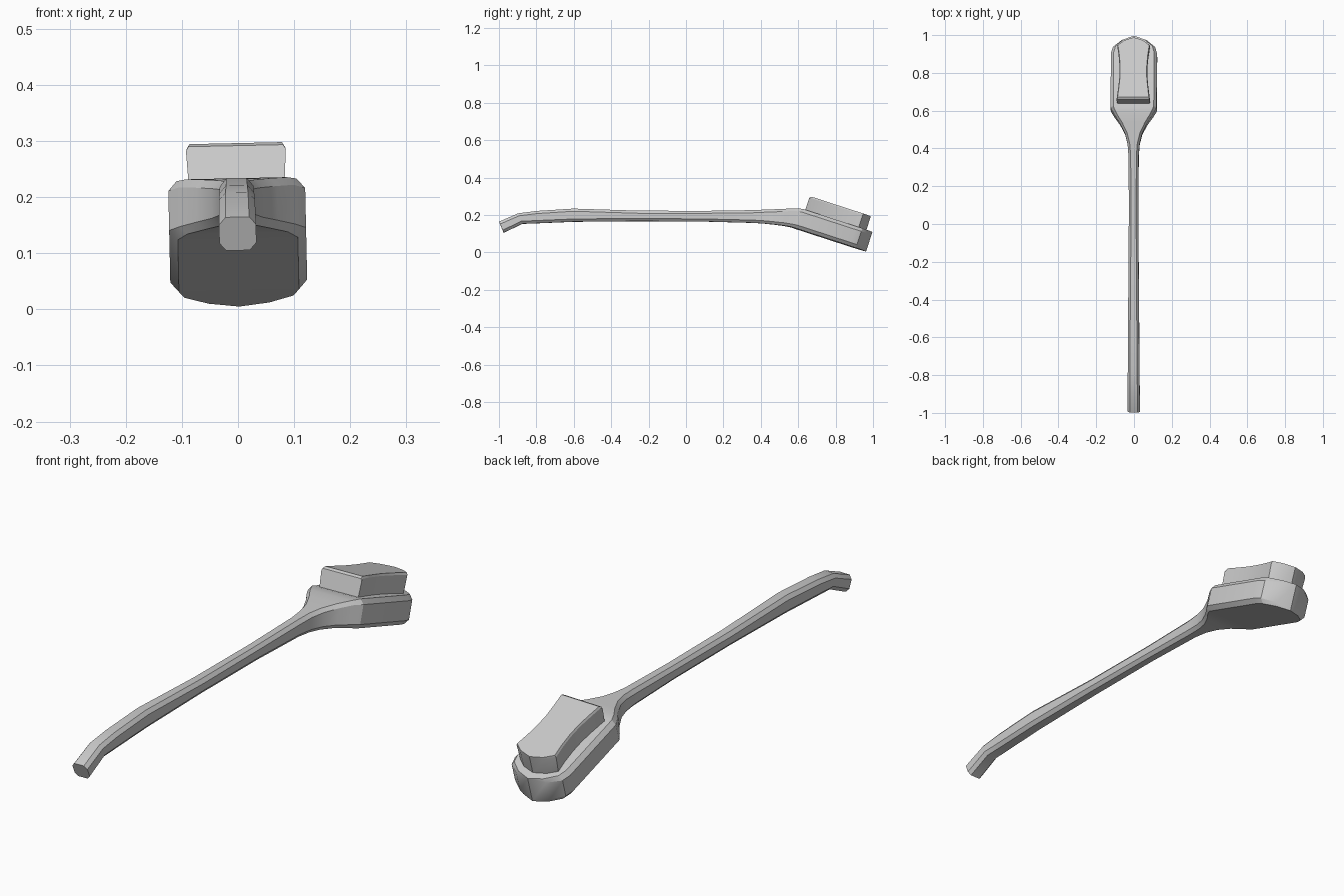
import bpy, bmesh, math
from mathutils import Vector, Matrix

cube = bpy.data.objects.get("Cube")
if cube:
    bpy.data.objects.remove(cube, do_unlink=True)

grey = bpy.data.materials.new("grey plastic")
grey.use_nodes = True
COLOUR = (0.6, 0.6, 0.6, 1)
grey.diffuse_color = COLOUR
grey.node_tree.nodes["Principled BSDF"].inputs["Base Color"].default_value = COLOUR

# The whole brush is rolled slightly about its long axis
PIVOT = Matrix.Translation((0, 0, 0.11))
ROLL = PIVOT @ Matrix.Rotation(-0.022, 4, 'Y') @ PIVOT.inverted()
TILT = math.radians(18)


def ring(y, z, lean, half):
    """Mirror a half profile of (x, height) into a closed, leaning section."""
    up = Vector((0, math.sin(lean), math.cos(lean)))
    pts = half + [(-x, h) for x, h in reversed(half)]
    return [ROLL @ (Vector((x, y, z)) + up * h) for x, h in pts]


def loft(name, rings):
    bm = bmesh.new()
    rows = [[bm.verts.new(p) for p in r] for r in rings]
    n = len(rows[0])
    for a, b in zip(rows, rows[1:]):
        for i in range(n):
            j = (i + 1) % n
            bm.faces.new((a[i], a[j], b[j], b[i]))
    bm.faces.new(rows[0])
    bm.faces.new(rows[-1])
    bmesh.ops.remove_doubles(bm, verts=bm.verts, dist=0.0005)
    bmesh.ops.recalc_face_normals(bm, faces=bm.faces)
    mesh = bpy.data.meshes.new(name)
    bm.to_mesh(mesh)
    bm.free()
    mesh.materials.append(grey)
    obj = bpy.data.objects.new(name, mesh)
    bpy.context.collection.objects.link(obj)
    bpy.ops.object.select_all(action='DESELECT')
    obj.select_set(True)
    bpy.context.view_layer.objects.active = obj
    bpy.ops.object.shade_smooth_by_angle(angle=math.radians(25))
    return obj


def body_half(w, h, c):
    """Rectangle with chamfered corners, right half from bottom to top."""
    c = min(c, w * 0.45)
    return [(w - c, 0), (w, c * 1.2), (w, h - c * 1.2), (w - c, h)]


# Handle: bottom y, bottom z, lean in degrees, half width, height
handle = [
    (-0.975, 0.105, -22, 0.033, 0.064),
    (-0.875, 0.153, -22, 0.032, 0.060),
    (-0.79, 0.156, -8, 0.031, 0.066),
    (-0.6, 0.164, -2, 0.030, 0.070),
    (-0.25, 0.167, 0, 0.027, 0.056),
    (0.1, 0.165, 0, 0.025, 0.057),
    (0.36, 0.158, 2, 0.027, 0.068),
    (0.42, 0.154, 4, 0.032, 0.075),
    (0.47, 0.149, 7, 0.045, 0.082),
    (0.52, 0.143, 11, 0.072, 0.091),
    (0.56, 0.136, 15, 0.102, 0.101),
]
rings = [ring(y, z, math.radians(a), body_half(w, h, 0.012))
         for y, z, a, w, h in handle]


def along(s, lift=0.0):
    """Point at distance s down the sloping head, raised by lift."""
    return (0.59 + s * math.cos(TILT) + lift * math.sin(TILT),
            0.126 - s * math.sin(TILT) + lift * math.cos(TILT))


# Head: distance along the slope, half width, chamfer
head = [(0, 0.122, 0.015), (0.30, 0.122, 0.015), (0.335, 0.112, 0.015),
        (0.372, 0.066, 0.012), (0.392, 0.0, 0.0)]
rings += [ring(*along(s), TILT, body_half(w, 0.11, c)) for s, w, c in head]
loft("handle_and_head", rings)

# Bristle block with a waist, a rounded tip and a bevelled front edge
HEAD_TOP = 0.108
bristle = [(0.015, 0.089, 0.071), (0.025, 0.087, 0.079), (0.08, 0.080, 0.079),
           (0.14, 0.074, 0.079), (0.20, 0.074, 0.079), (0.26, 0.079, 0.079),
           (0.315, 0.087, 0.079), (0.342, 0.052, 0.079), (0.358, 0.0, 0.079)]
loft("bristle_block", [
    ring(*along(s, HEAD_TOP), TILT, [(w * 0.96, 0), (w, h - 0.008), (w * 0.95, h)])
    for s, w, h in bristle])
